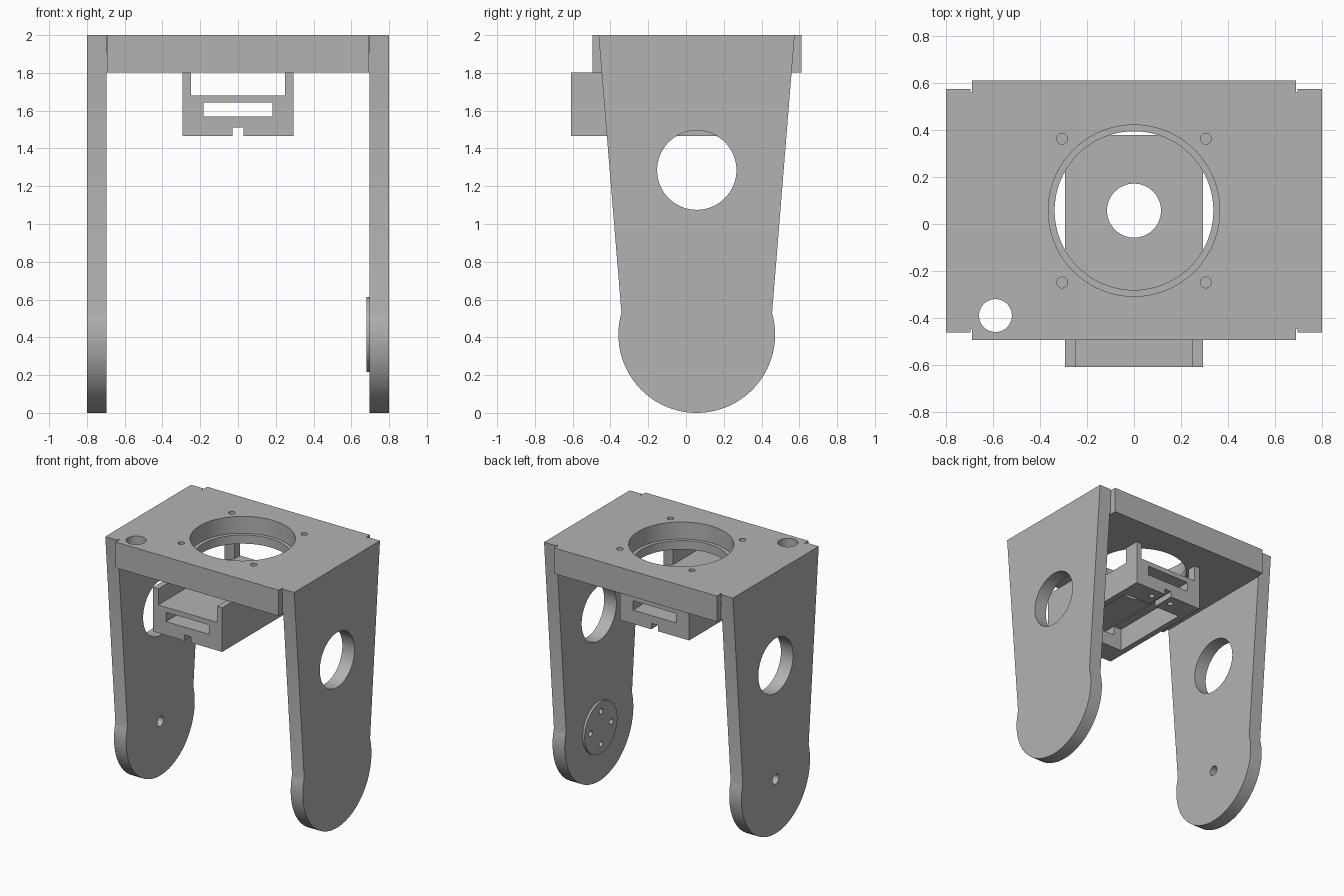
import bpy, bmesh, math
from mathutils import Vector

if "Cube" in bpy.data.objects:
    bpy.data.objects.remove(bpy.data.objects["Cube"])

grey = bpy.data.materials.new("plain grey")
grey.diffuse_color = (0.45, 0.45, 0.45, 1)
grey.use_nodes = True
grey.node_tree.nodes["Principled BSDF"].inputs["Base Color"].default_value = grey.diffuse_color

CY = 0.057          # shared y of the bores and pivot
PIVOT_Z = 0.415


def prism(name, outline, axis, lo, hi):
    """Extrude a 2D outline along an axis ('x': outline is y,z; 'z': outline is x,y)."""
    def place(p, d):
        return Vector((d, *p)) if axis == 'x' else Vector((*p, d))
    bm = bmesh.new()
    base = bm.faces.new([bm.verts.new(place(p, lo)) for p in outline])
    ext = bmesh.ops.extrude_face_region(bm, geom=[base])
    shift = place((0, 0), hi - lo)
    for v in ext["geom"]:
        if isinstance(v, bmesh.types.BMVert):
            v.co += shift
    bmesh.ops.recalc_face_normals(bm, faces=bm.faces)
    mesh = bpy.data.meshes.new(name)
    bm.to_mesh(mesh)
    bm.free()
    mesh.materials.append(grey)
    ob = bpy.data.objects.new(name, mesh)
    bpy.context.collection.objects.link(ob)
    return ob


def box(name, x0, x1, y0, y1, z0, z1):
    return prism(name, [(x0, y0), (x1, y0), (x1, y1), (x0, y1)], 'z', z0, z1)


def rod(name, centre, r, axis, lo, hi, n=64):
    ring = [(centre[0] + r * math.cos(2 * math.pi * i / n),
             centre[1] + r * math.sin(2 * math.pi * i / n)) for i in range(n)]
    return prism(name, ring, axis, lo, hi)


def cut(ob, cutters):
    """Subtract cutters one by one, then remove them."""
    for c in cutters:
        mod = ob.modifiers.new("cut", 'BOOLEAN')
        mod.operation, mod.solver, mod.object = 'DIFFERENCE', 'EXACT', c
        bpy.context.view_layer.objects.active = ob
        bpy.ops.object.modifier_apply(modifier=mod.name)
        bpy.data.objects.remove(c)


def smooth(ob):
    bpy.ops.object.select_all(action='DESELECT')
    ob.select_set(True)
    bpy.context.view_layer.objects.active = ob
    bpy.ops.object.shade_smooth_by_angle(angle=math.radians(25))


# Side legs: tapered arm ending in a round foot
R = 0.415
a0 = math.asin((0.53 - PIVOT_Z) / R)
arc = [(CY + R * math.cos(a), PIVOT_Z + R * math.sin(a))
       for a in (a0 - (math.pi + 2 * a0) * i / 56 for i in range(57))]
leg_outline = [(-0.463, 2.0), (0.575, 2.0)] + arc
left_leg = prism("left_leg", leg_outline, 'x', -0.8, -0.697)
right_leg = prism("right_leg", leg_outline, 'x', 0.697, 0.8)
for leg, s in ((left_leg, -1), (right_leg, 1)):
    lo, hi = sorted((s * 0.6, s * 0.9))
    cut(leg, [rod("cutter", (CY, 1.285), 0.21, 'x', lo, hi)])
cut(left_leg, [rod("cutter", (CY, PIVOT_Z), 0.038, 'x', -0.9, -0.6, 32)])

# Round horn pad on the inside of the right leg, with four screw holes
horn_pad = rod("horn_pad", (CY, PIVOT_Z), 0.198, 'x', 0.68, 0.697)


def screw_cutters():
    return [rod("cutter", (CY + 0.125 * dy, PIVOT_Z + 0.125 * dz), 0.021, 'x', 0.6, 0.77, 24)
            for dy, dz in ((1, 0), (-1, 0), (0, 1), (0, -1))]


cut(horn_pad, screw_cutters())
cut(right_leg, screw_cutters())

# Top plate with notched corners, stepped bore, cable hole and blind screw holes
plate_outline = [(-0.69, -0.495), (0.69, -0.495), (0.69, -0.447), (0.697, -0.447),
                 (0.697, 0.56), (0.69, 0.56), (0.69, 0.612), (-0.69, 0.612),
                 (-0.69, 0.56), (-0.697, 0.56), (-0.697, -0.447), (-0.69, -0.447)]
top_plate = prism("top_plate", plate_outline, 'z', 1.803, 2.0)
cut(top_plate, [rod("cutter", (0, CY), 0.338, 'z', 1.7, 2.1, 96),
                rod("cutter", (0, CY), 0.365, 'z', 1.87, 2.1, 96),
                rod("cutter", (-0.59, -0.39), 0.07, 'z', 1.7, 2.1)]
    + [rod("cutter", (sx * 0.306, CY + sy * 0.306), 0.023, 'z', 1.9, 2.1, 24)
       for sx in (-1, 1) for sy in (-1, 1)])

# Hanging motor bracket: open channel above, pocket below, slots in both ends
bracket = box("motor_bracket", -0.293, 0.293, -0.61, 0.38, 1.465, 1.803)
cut(bracket, [box("cutter", -0.248, 0.248, -0.8, 0.6, 1.68, 1.9),
              rod("cutter", (0, CY), 0.355, 'z', 1.68, 1.9, 96),
              box("cutter", -0.248, 0.248, -0.44, 0.20, 1.3, 1.64),
              box("cutter", -0.183, 0.183, -0.8, 0.6, 1.57, 1.642),
              box("cutter", -0.028, 0.028, -0.8, 0.6, 1.3, 1.51),
              rod("cutter", (0, CY), 0.115, 'z', 1.6, 1.9)]
    + [rod("cutter", (sx * 0.086, y), 0.02, 'z', 1.3, 1.55, 24)
       for sx in (-1, 1) for y in (-0.53, 0.30)])

for part in (left_leg, right_leg, horn_pad, top_plate, bracket):
    smooth(part)
